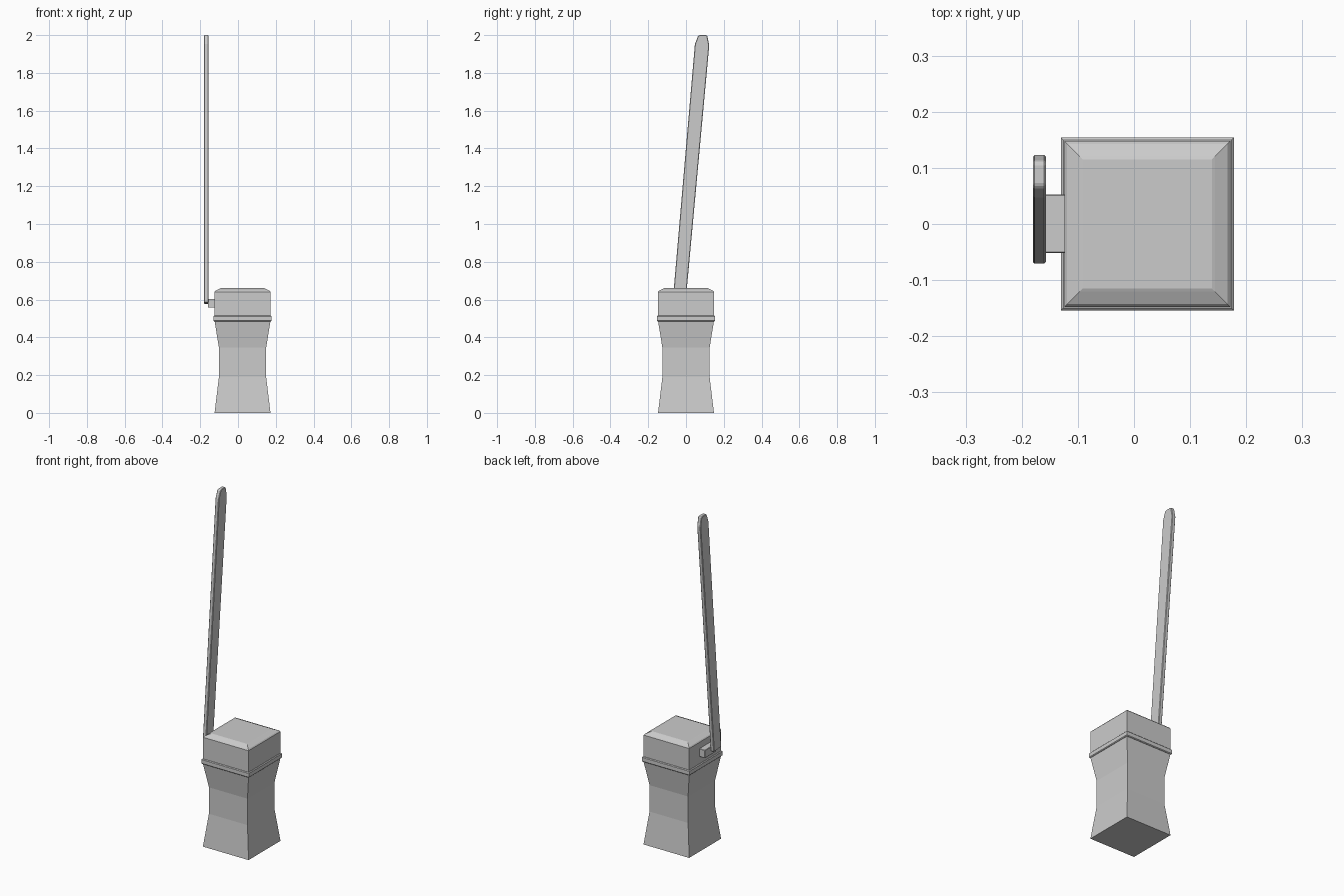
import bpy, bmesh

if "Cube" in bpy.data.objects:
    bpy.data.objects.remove(bpy.data.objects["Cube"])

CX = 0.024  # the post sits slightly right of centre, balancing the arm


def finish(name, bm, bevel=0):
    bmesh.ops.recalc_face_normals(bm, faces=bm.faces)
    mesh = bpy.data.meshes.new(name)
    bm.to_mesh(mesh)
    bm.free()
    ob = bpy.data.objects.new(name, mesh)
    bpy.context.collection.objects.link(ob)
    if bevel:
        mod = ob.modifiers.new("edge_bevel", 'BEVEL')
        mod.width = bevel
        mod.segments = 1
        mod.limit_method = 'ANGLE'
    return ob


def square_loft(name, profile):
    """Stack of square sections given as (half width, z)."""
    bm = bmesh.new()
    rings = [[bm.verts.new((CX + sx * h, sy * h, z))
              for sx, sy in ((-1, -1), (1, -1), (1, 1), (-1, 1))]
             for h, z in profile]
    for a, b in zip(rings, rings[1:]):
        for i in range(4):
            j = (i + 1) % 4
            bm.faces.new((a[i], a[j], b[j], b[i]))
    bm.faces.new(rings[0][::-1])
    bm.faces.new(rings[-1])
    return finish(name, bm)


def side_plate(name, outline, x0, x1, bevel):
    """Outline in (y, z) extruded along x."""
    bm = bmesh.new()
    face = bm.faces.new([bm.verts.new((x0, y, z)) for y, z in outline])
    ext = bmesh.ops.extrude_face_region(bm, geom=[face])
    verts = [v for v in ext["geom"] if isinstance(v, bmesh.types.BMVert)]
    bmesh.ops.translate(bm, verts=verts, vec=(x1 - x0, 0, 0))
    return finish(name, bm, bevel)


# Waisted post
square_loft("post", [(0.148, 0), (0.125, 0.19), (0.125, 0.345), (0.148, 0.487)])
# Thin collar with chamfered rims
square_loft("collar", [(0.150, 0.485), (0.154, 0.489), (0.154, 0.511), (0.150, 0.515)])
# Cap with softened top edge
square_loft("cap", [(0.148, 0.51), (0.148, 0.641), (0.143, 0.647), (0.120, 0.658), (0.115, 0.66)])
# Pivot block joining arm to cap
side_plate("pivot_block", [(-0.052, 0.557), (0.053, 0.557), (0.053, 0.604), (-0.052, 0.604)],
           -0.160, -0.115, 0.002)
# Raised, slightly leaning barrier arm with clipped tip
side_plate("barrier_arm", [(-0.071, 0.583), (-0.003, 0.577), (0.123, 1.945),
                           (0.113, 1.996), (0.107, 2.0), (0.070, 2.0), (0.063, 1.994), (0.047, 1.952)],
           -0.180, -0.157, 0.003)
